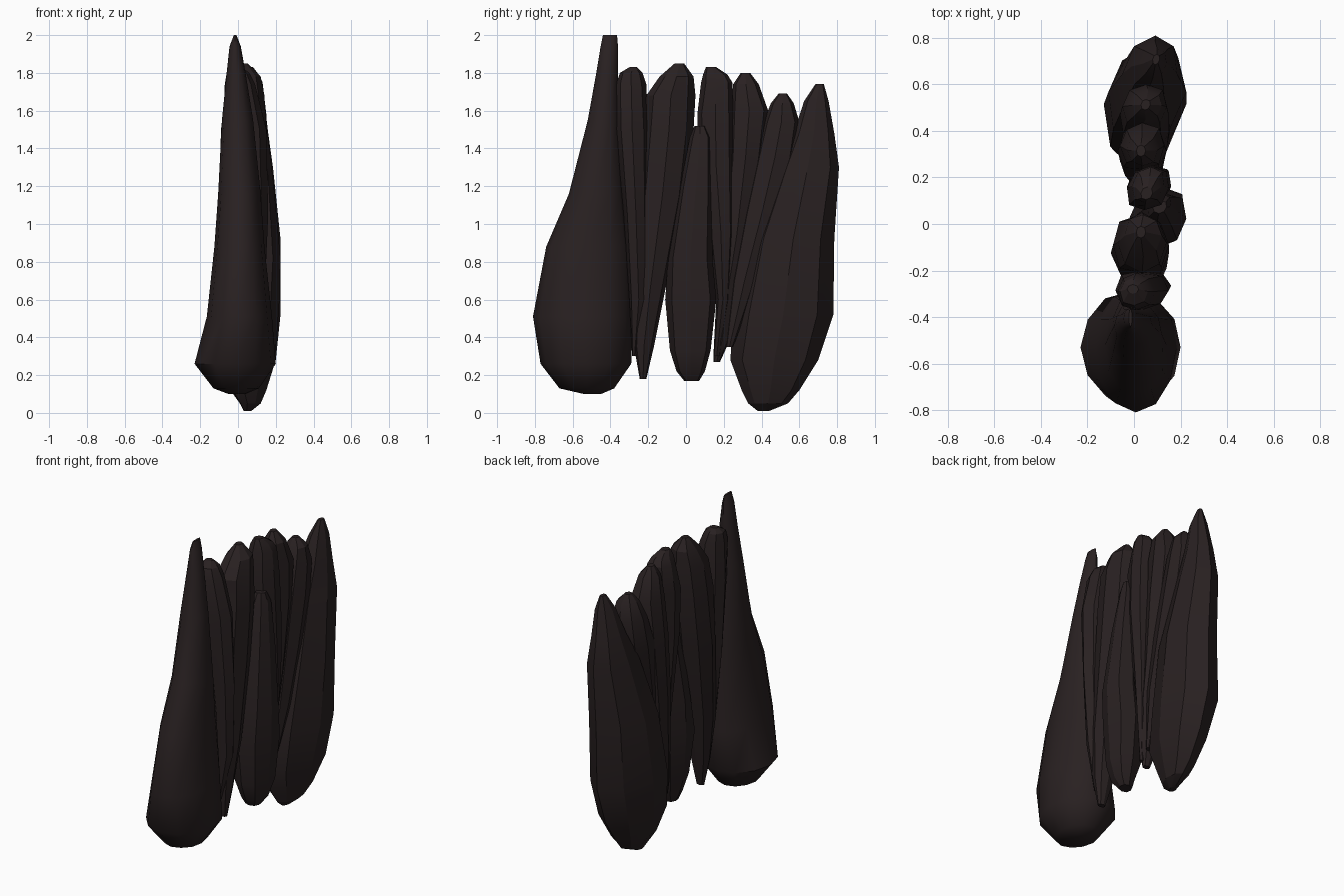
import bpy, bmesh, math, random

random.seed(4)
mat = bpy.data.materials.new("dark_brown")
mat.diffuse_color = (0.022, 0.015, 0.0155, 1)


def shard(name, sections, sides=8, jitter=0.07, smooth=25, skew=0.0, full=1.04):
    """Loft faceted rings; each section is (z, y_min, y_max, x_min, x_max)."""
    bm = bmesh.new()
    rings = []
    for z, y0, y1, x0, x1 in sections:
        cx, cy, rx, ry = (x0 + x1) / 2, (y0 + y1) / 2, (x1 - x0) / 2, (y1 - y0) / 2
        ring = []
        for i in range(sides):
            a = 2 * math.pi * i / sides
            # keep the four extreme points exact, roughen the diagonals
            k = 1 if i % (sides // 4) == 0 else full + random.uniform(-jitter, jitter)
            dy = ry * k * math.sin(a)
            ring.append(bm.verts.new((cx + rx * k * math.cos(a) + skew * dy, cy + dy, z)))
        rings.append(ring)
    for r, s in zip(rings, rings[1:]):
        for i in range(sides):
            j = (i + 1) % sides
            bm.faces.new((r[i], r[j], s[j], s[i]))
    bm.faces.new(rings[0][::-1])
    bm.faces.new(rings[-1])
    bmesh.ops.recalc_face_normals(bm, faces=bm.faces[:])
    me = bpy.data.meshes.new(name)
    bm.to_mesh(me)
    bm.free()
    me.materials.append(mat)
    ob = bpy.data.objects.new(name, me)
    bpy.context.collection.objects.link(ob)
    bpy.context.view_layer.objects.active = ob
    ob.select_set(True)
    bpy.ops.object.shade_smooth_by_angle(angle=math.radians(smooth))
    ob.select_set(False)


# Large rounded front shard with a tall thin tip
shard("front_shard", [
    (0.10, -0.54, -0.45, -0.05, 0.04), (0.13, -0.67, -0.38, -0.13, 0.11),
    (0.26, -0.77, -0.29, -0.23, 0.20), (0.51, -0.81, -0.28, -0.165, 0.18),
    (0.88, -0.74, -0.30, -0.125, 0.14), (1.16, -0.62, -0.33, -0.105, 0.12),
    (1.55, -0.52, -0.355, -0.085, 0.08), (1.80, -0.475, -0.36, -0.06, 0.04),
    (1.94, -0.452, -0.36, -0.045, 0.015), (2.00, -0.44, -0.365, -0.022, -0.008)],
    sides=12, jitter=0.02, smooth=40, full=1.0)

# Slim shards between the two large ones
shard("slim_shard_a", [
    (0.30, -0.285, -0.26, 0.03, 0.07), (0.60, -0.30, -0.20, -0.03, 0.14),
    (1.05, -0.33, -0.20, -0.07, 0.16), (1.50, -0.37, -0.20, -0.08, 0.15),
    (1.74, -0.37, -0.21, -0.07, 0.09), (1.80, -0.35, -0.23, -0.06, 0.06),
    (1.83, -0.30, -0.26, -0.03, 0.02)])
shard("slim_shard_b", [
    (0.18, -0.245, -0.21, 0.03, 0.08), (0.35, -0.275, -0.17, -0.01, 0.11),
    (0.65, -0.27, -0.11, -0.06, 0.14), (1.15, -0.25, 0.00, -0.10, 0.15),
    (1.50, -0.22, 0.04, -0.09, 0.15), (1.68, -0.21, 0.05, -0.07, 0.14),
    (1.78, -0.14, 0.04, -0.04, 0.12), (1.85, -0.06, -0.01, 0.01, 0.05)])
shard("short_side_shard", [
    (0.17, -0.01, 0.07, 0.05, 0.13), (0.22, -0.05, 0.10, 0.03, 0.17),
    (0.33, -0.085, 0.13, 0.00, 0.20), (0.60, -0.11, 0.16, -0.02, 0.22),
    (0.82, -0.095, 0.14, -0.01, 0.225), (1.20, -0.03, 0.135, 0.03, 0.19),
    (1.46, 0.02, 0.13, 0.06, 0.16), (1.52, 0.045, 0.10, 0.08, 0.14)], skew=0.15)
shard("slim_shard_c", [
    (0.30, 0.145, 0.18, 0.03, 0.09), (0.60, 0.16, 0.23, 0.00, 0.14),
    (0.95, 0.12, 0.25, -0.02, 0.155), (1.30, 0.07, 0.25, -0.03, 0.16),
    (1.58, 0.06, 0.25, -0.03, 0.15), (1.75, 0.08, 0.245, -0.01, 0.13),
    (1.79, 0.09, 0.22, 0.01, 0.11), (1.83, 0.105, 0.16, 0.03, 0.08)], skew=0.15)
shard("slim_shard_d", [
    (0.27, 0.145, 0.18, 0.02, 0.07), (0.38, 0.15, 0.23, -0.01, 0.10),
    (0.65, 0.165, 0.28, -0.03, 0.12), (0.95, 0.19, 0.35, -0.06, 0.13),
    (1.35, 0.22, 0.41, -0.07, 0.14), (1.60, 0.235, 0.435, -0.06, 0.13),
    (1.74, 0.25, 0.385, -0.03, 0.10), (1.80, 0.29, 0.34, 0.01, 0.05)])
shard("slim_shard_e", [
    (0.35, 0.21, 0.25, 0.04, 0.10), (0.70, 0.24, 0.38, 0.00, 0.14),
    (1.05, 0.30, 0.50, -0.04, 0.15), (1.35, 0.36, 0.58, -0.06, 0.15),
    (1.54, 0.41, 0.60, -0.05, 0.14), (1.64, 0.45, 0.57, -0.01, 0.12),
    (1.69, 0.49, 0.535, 0.03, 0.07)], skew=0.1)

# Large faceted rear shard, leaning to one side
shard("rear_shard", [
    (0.01, 0.38, 0.44, 0.03, 0.07), (0.05, 0.33, 0.54, 0.01, 0.12),
    (0.12, 0.295, 0.60, -0.04, 0.15), (0.28, 0.235, 0.70, -0.10, 0.20),
    (0.52, 0.25, 0.78, -0.13, 0.225), (0.92, 0.35, 0.785, -0.11, 0.225),
    (1.30, 0.48, 0.81, -0.05, 0.185), (1.48, 0.57, 0.785, -0.01, 0.16),
    (1.65, 0.625, 0.755, 0.04, 0.14), (1.74, 0.685, 0.73, 0.08, 0.11)],
    jitter=0.05, full=0.99, skew=0.15)
